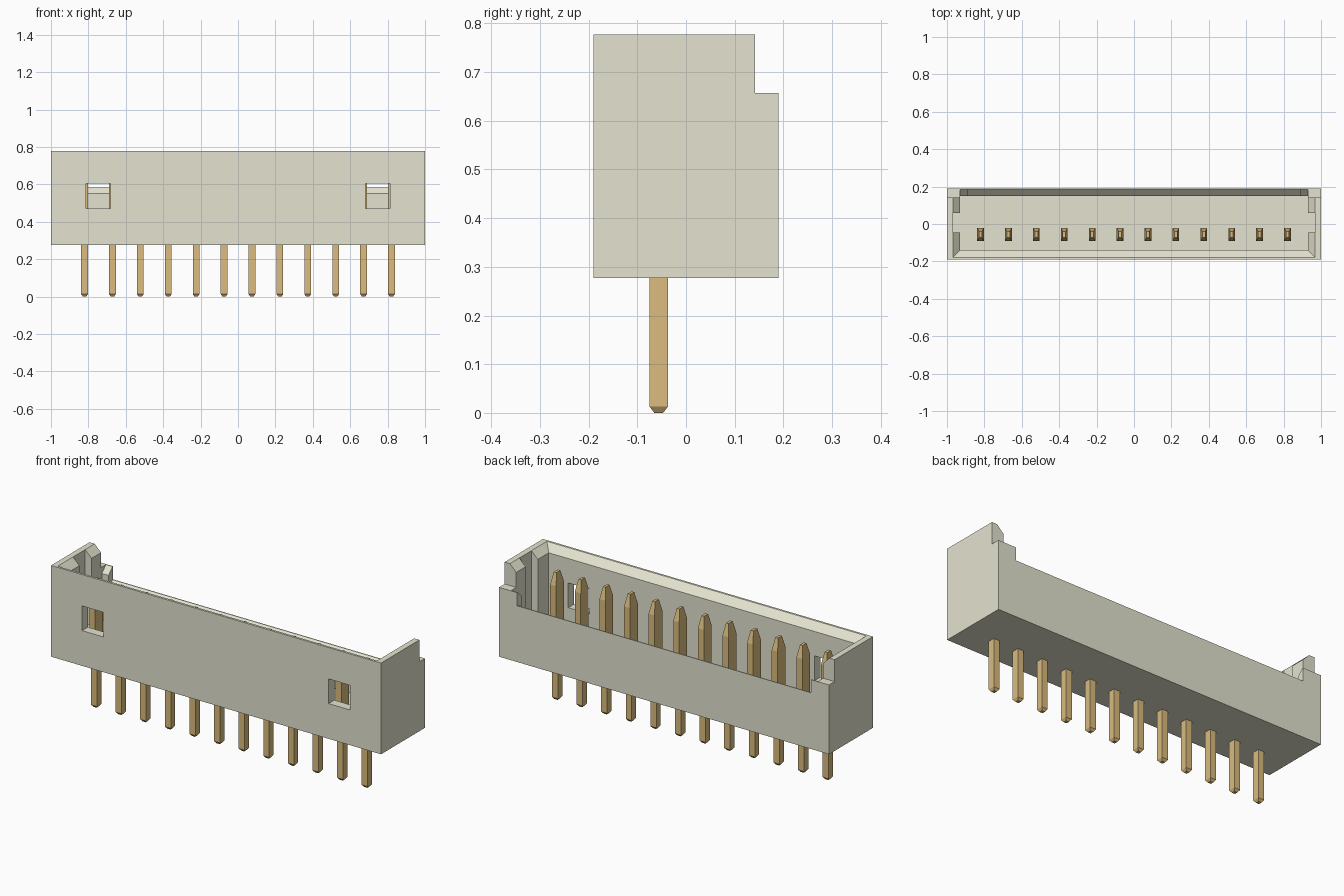
import bpy
import bmesh

old = bpy.data.objects.get("Cube")
if old:
    bpy.data.objects.remove(old, do_unlink=True)


def material(name, color):
    m = bpy.data.materials.new(name)
    m.use_nodes = True
    m.diffuse_color = (*color, 1)
    m.node_tree.nodes["Principled BSDF"].inputs["Base Color"].default_value = (*color, 1)
    return m


ivory = material("ivory plastic", (0.778, 0.77, 0.626))
gold = material("gold metal", (0.708, 0.504, 0.21))


def loft(name, levels, mat):
    """Stack rectangles (z, x0, x1, y0, y1) into a closed solid."""
    bm = bmesh.new()
    rings = [[bm.verts.new((x, y, z)) for x, y in ((a, c), (b, c), (b, d), (a, d))]
             for z, a, b, c, d in levels]
    bm.faces.new(rings[0][::-1])
    bm.faces.new(rings[-1])
    for low, high in zip(rings, rings[1:]):
        for i in range(4):
            j = (i + 1) % 4
            bm.faces.new((low[i], low[j], high[j], high[i]))
    mesh = bpy.data.meshes.new(name)
    bm.to_mesh(mesh)
    bm.free()
    mesh.materials.append(mat)
    obj = bpy.data.objects.new(name, mesh)
    bpy.context.collection.objects.link(obj)
    return obj


def box(name, x0, x1, y0, y1, z0, z1):
    return loft(name, [(z0, x0, x1, y0, y1), (z1, x0, x1, y0, y1)], ivory)


BASE, TOP, FLOOR, STEP, SILL = 0.277, 0.777, 0.37, 0.657, 0.585
housing = box("housing", -1, 1, -0.19, 0.19, BASE, TOP)


def rear_chamfer(name, half, z):
    """Cutter that bevels the inner edge of the rear wall below height z."""
    return loft(name, [(z - 0.1, -half, half, 0.1, 0.15), (z - 0.035, -half, half, 0.1, 0.15),
                       (z + 0.015, -half, half, 0.1, 0.2)], ivory)


cutters = [
    # main cavity with a flared mouth
    loft("cavity", [(FLOOR, -0.93, 0.93, -0.14, 0.15), (0.739, -0.93, 0.93, -0.14, 0.15),
                    (TOP, -0.968, 0.968, -0.178, 0.15), (0.787, -0.978, 0.978, -0.188, 0.15)], ivory),
    # side key slots between the ribs
    box("key_slots", -0.968, 0.968, -0.045, 0.06, FLOOR, 0.9),
    # rear step and lowered rear wall
    box("rear_step", -1.1, 1.1, 0.142, 0.3, STEP, 0.9),
    box("rear_opening", -0.89, 0.89, 0.1, 0.3, SILL, 0.9),
    rear_chamfer("step_chamfer", 0.93, STEP),
    rear_chamfer("sill_chamfer", 0.89, SILL),
]
# latch windows in the front wall
for x0 in (-0.812, 0.682):
    cutters.append(box("latch_window", x0, x0 + 0.13, -0.3, -0.1, 0.47, 0.605))

bpy.context.view_layer.objects.active = housing
for cutter in cutters:
    mod = housing.modifiers.new("cut", 'BOOLEAN')
    mod.operation = 'DIFFERENCE'
    mod.solver = 'EXACT'
    mod.object = cutter
    bpy.ops.object.modifier_apply(modifier=mod.name)
    bpy.data.objects.remove(cutter, do_unlink=True)


# contact pins: narrow solder tail below, wide tapered blade above
def pin_level(z, half_x, half_y, x=0.0, y=-0.056):
    return (z, x - half_x, x + half_x, y - half_y, y + half_y)


tail = loft("pin_tail", [pin_level(0, 0.009, 0.009), pin_level(0.013, 0.018, 0.019),
                         pin_level(0.32, 0.018, 0.019)], gold)
blade = loft("pin_blade", [pin_level(0.32, 0.018, 0.034), pin_level(0.635, 0.018, 0.034),
                           pin_level(0.7, 0.008, 0.017)], gold)
PINS, PITCH = 12, 0.1492
for part in (tail, blade):
    for i in range(PINS):
        pin = part if i == 0 else part.copy()
        if i:
            bpy.context.collection.objects.link(pin)
        pin.name = f"{part.data.name}_{i + 1}"
        pin.location.x = (i - (PINS - 1) / 2) * PITCH
